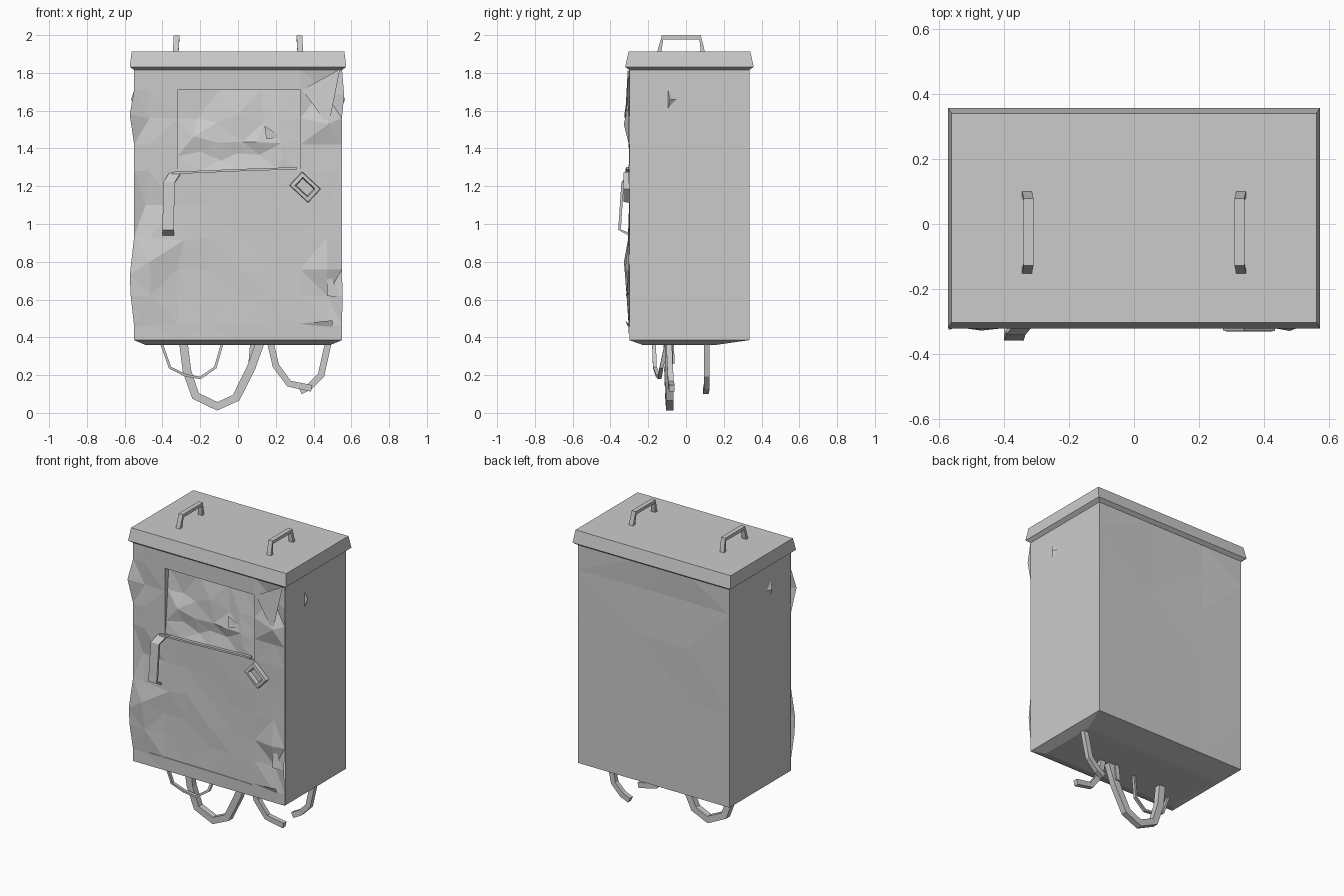
import bpy, bmesh, random
from mathutils import Vector, Euler

if "Cube" in bpy.data.objects:
    bpy.data.objects.remove(bpy.data.objects["Cube"])

random.seed(4)


def finish(name, bm, tri=False):
    bmesh.ops.remove_doubles(bm, verts=bm.verts, dist=0.0005)
    if tri:
        bmesh.ops.triangulate(bm, faces=bm.faces)
    bmesh.ops.recalc_face_normals(bm, faces=bm.faces)
    me = bpy.data.meshes.new(name)
    bm.to_mesh(me)
    bm.free()
    ob = bpy.data.objects.new(name, me)
    bpy.context.collection.objects.link(ob)
    return ob


def loft(bm, rings, first=True, last=True):
    vs = [[bm.verts.new(p) for p in r] for r in rings]
    for a, b in zip(vs, vs[1:]):
        for i in range(len(a)):
            j = (i + 1) % len(a)
            bm.faces.new((a[i], a[j], b[j], b[i]))
    if first:
        bm.faces.new(vs[0])
    if last:
        bm.faces.new(vs[-1])
    return vs


def rect(hx, y0, y1, z):
    return [(-hx, y0, z), (hx, y0, z), (hx, y1, z), (-hx, y1, z)]


def sweep(name, pts, w, t, side):
    """Rectangular strip along a path; side is the width direction."""
    pts, s = [Vector(p) for p in pts], Vector(side)
    rings = []
    for i, p in enumerate(pts):
        d = (pts[min(i + 1, len(pts) - 1)] - pts[max(i - 1, 0)]).normalized()
        n = d.cross(s).normalized()
        rings.append([p + s * w / 2 * a + n * t / 2 * b
                      for a, b in ((-1, -1), (1, -1), (1, 1), (-1, 1))])
    bm = bmesh.new()
    loft(bm, rings)
    return finish(name, bm)


def sheet(bm, xs, zs, place, skip=lambda x, z: False):
    g = [[bm.verts.new(place(x, z)) for x in xs] for z in zs]
    for j in range(len(zs) - 1):
        for i in range(len(xs) - 1):
            if not skip((xs[i] + xs[i + 1]) / 2, (zs[j] + zs[j + 1]) / 2):
                bm.faces.new((g[j][i], g[j][i + 1], g[j + 1][i + 1], g[j + 1][i]))


# Cabinet shell: sides and shallow bottom pan
bm = bmesh.new()
v = loft(bm, [rect(.49, -.23, .16, .36), rect(.55, -.30, .335, .385),
              rect(.55, -.30, .335, 1.825)], True, False)
for f in list(bm.faces):
    c = f.calc_center_median()
    if (c.y < -.29 or c.y > .33) and c.z > .8:
        bm.faces.remove(f)
finish("cabinet_shell", bm)

# Slightly buckled back panel
bm = bmesh.new()
bx, bz = [-.55, -.25, .15, .55], [.385, .7, 1.0, 1.35, 1.65, 1.825]


def back(x, z):
    edge = abs(x) > .5 or z in (bz[0], bz[-1])
    return (x, .335 - (0 if edge else random.uniform(0, .012)), z)


sheet(bm, bx, bz, back)
finish("back_panel", bm, True)

# Dented front panel with window opening
dents = {(-.55, 1.56): (-.023, -.025, .02), (-.55, .76): (-.023, -.012, -.03),
         (-.55, .62): (-.018, -.01, 0), (-.47, .76): (0, -.028, .04),
         (-.47, .62): (.01, -.015, 0), (-.32, .93): (.03, -.006, -.02),
         (-.47, 1.56): (0, .012, 0), (-.47, 1.1): (-.02, .02, 0),
         (.47, 1.56): (.01, -.025, -.03), (.47, 1.71): (-.02, .022, 0),
         (.55, 1.71): (.012, -.012, -.03), (.47, .76): (0, -.02, 0),
         (.47, .62): (0, .015, 0), (.55, .62): (.004, -.012, 0)}
wx, wz = [-.32, -.16, .0, .17, .33], [1.28, 1.42, 1.56, 1.71]
fx = [-.55, -.47] + wx + [.47, .55]
fz = [.385, .46, .62, .76, .93, 1.1] + wz + [1.825]


def front(x, z):
    p = Vector((x, -.302, z))
    inner = abs(x) < .5 and .4 < z < 1.8
    if inner and not (x in wx and z in wz):
        p.y += random.uniform(-.003, .003)
    return p + Vector(dents.get((x, z), (0, 0, 0)))


bm = bmesh.new()
sheet(bm, fx, fz, front, lambda x, z: -.32 < x < .33 and 1.28 < z < 1.71)
finish("front_panel", bm, True)

# Crumpled sheet sunk into the window, deepest at the top
bm = bmesh.new()


def depth(z):
    return -.295 + .035 * (z - 1.28) / .43


def crumple(x, z):
    edge = x in (-.32, .33) or z in (1.28, 1.71)
    k = 0 if edge else 1
    r = random.uniform
    return (x + k * r(-.025, .025), depth(z) + k * r(-.018, .014), z + k * r(-.025, .025))


sheet(bm, [-.32, -.21, -.1, 0, .12, .22, .33], [1.28, 1.36, 1.45, 1.56, 1.71], crumple)
finish("window_sheet", bm, True)
bm = bmesh.new()
a = [(-.32, 1.28), (-.32, 1.71), (.33, 1.71), (.33, 1.28)]
for (x0, z0), (x1, z1) in zip(a, a[1:] + a[:1]):
    bm.faces.new([bm.verts.new(p) for p in ((x0, -.302, z0), (x1, -.302, z1),
                                            (x1, depth(z1), z1), (x0, depth(z0), z0))])
finish("window_reveal", bm)

# Thin folded lip under the window
sweep("window_lip", [(-.35, -.305, 1.27), (0, -.31, 1.285), (.31, -.305, 1.295)],
      .02, .012, (0, 1, 0))

# Torn metal flakes on the front
flakes = [((.34, -.303, 1.71), (.54, -.308, 1.82), (.48, -.325, 1.52)),
          ((.47, -.303, .76), (.47, -.318, .62), (.55, -.306, .61)),
          ((.31, -.303, .47), (.50, -.322, .49), (.50, -.306, .455)),
          ((.14, -.303, 1.52), (.15, -.31, 1.45), (.23, -.285, 1.46))]
bm = bmesh.new()
for f in flakes:
    bm.faces.new([bm.verts.new(p) for p in f])
finish("torn_flakes", bm)

# Bottom seam of the door
sweep("door_seam", [(-.43, -.303, .47), (.12, -.304, .465), (.31, -.303, .46)],
      .008, .006, (0, 1, 0))

# Bent pull strip and loose latch
sweep("pull_strip", [(-.335, -.30, 1.265), (-.365, -.335, 1.22),
                     (-.37, -.352, .97), (-.37, -.30, .945)], .06, .014, (1, 0, 0))
bm = bmesh.new()
rot = Euler((0, .75, 0)).to_matrix()
ring = lambda hx, hz, y: [Vector((.355, y, 1.195)) + rot @ Vector((x, 0, z))
                          for x, z in ((-hx, -hz), (hx, -hz), (hx, hz), (-hx, hz))]
loft(bm, [ring(.068, .05, -.295), ring(.065, .047, -.33), ring(.045, .03, -.332),
          ring(.04, .025, -.308)])
finish("latch", bm)

# Lid with flared rim
bm = bmesh.new()
loft(bm, [rect(.55, -.30, .335, 1.815), rect(.573, -.322, .358, 1.832),
          rect(.563, -.304, .341, 1.912)])
finish("lid", bm)

# Lifting handles on the lid and small tabs on the sides
for s, side in ((-1, "left"), (1, "right")):
    x = .325 * s
    sweep("handle_" + side, [(x + s * .005, -.143, 1.905), (x, -.124, 1.988),
                             (x, .075, 1.988), (x + s * .005, .09, 1.905)],
          .03, .022, (1, 0, 0))
    bm = bmesh.new()
    p = [bm.verts.new(q) for q in ((.549 * s, -.095, 1.71), (.549 * s, -.095, 1.61),
                                   (.566 * s, -.085, 1.66), (.549 * s, -.05, 1.66))]
    for i in ((0, 1, 2), (1, 3, 2), (3, 0, 2)):
        bm.faces.new([p[k] for k in i])
    finish("side_tab_" + side, bm)

# Loose cables hanging below the cabinet
cables = [
    ("thin_loop", .02, .014, [(-.41, -.17, .38), (-.36, -.165, .24), (-.28, -.15, .20),
                              (-.2, -.14, .185), (-.12, -.13, .24), (-.08, -.1, .38)]),
    ("big_loop", .04, .045, [(-.29, -.1, .38), (-.27, -.095, .22), (-.225, -.09, .09),
                             (-.11, -.085, .035), (-.01, -.085, .08), (.07, -.09, .24),
                             (.12, -.09, .38)]),
    ("short_stub", .03, .03, [(.08, -.08, .38), (.07, -.075, .26)]),
    ("front_tail", .03, .035, [(.17, -.09, .38), (.2, -.085, .25), (.27, -.08, .155),
                               (.39, -.075, .13)]),
    ("rear_tail", .03, .035, [(.48, .11, .38), (.44, .11, .2), (.38, .11, .14),
                              (.33, .105, .115)])]
for name, w, t, pts in cables:
    sweep("cable_" + name, pts, w, t, (0, 1, 0))
